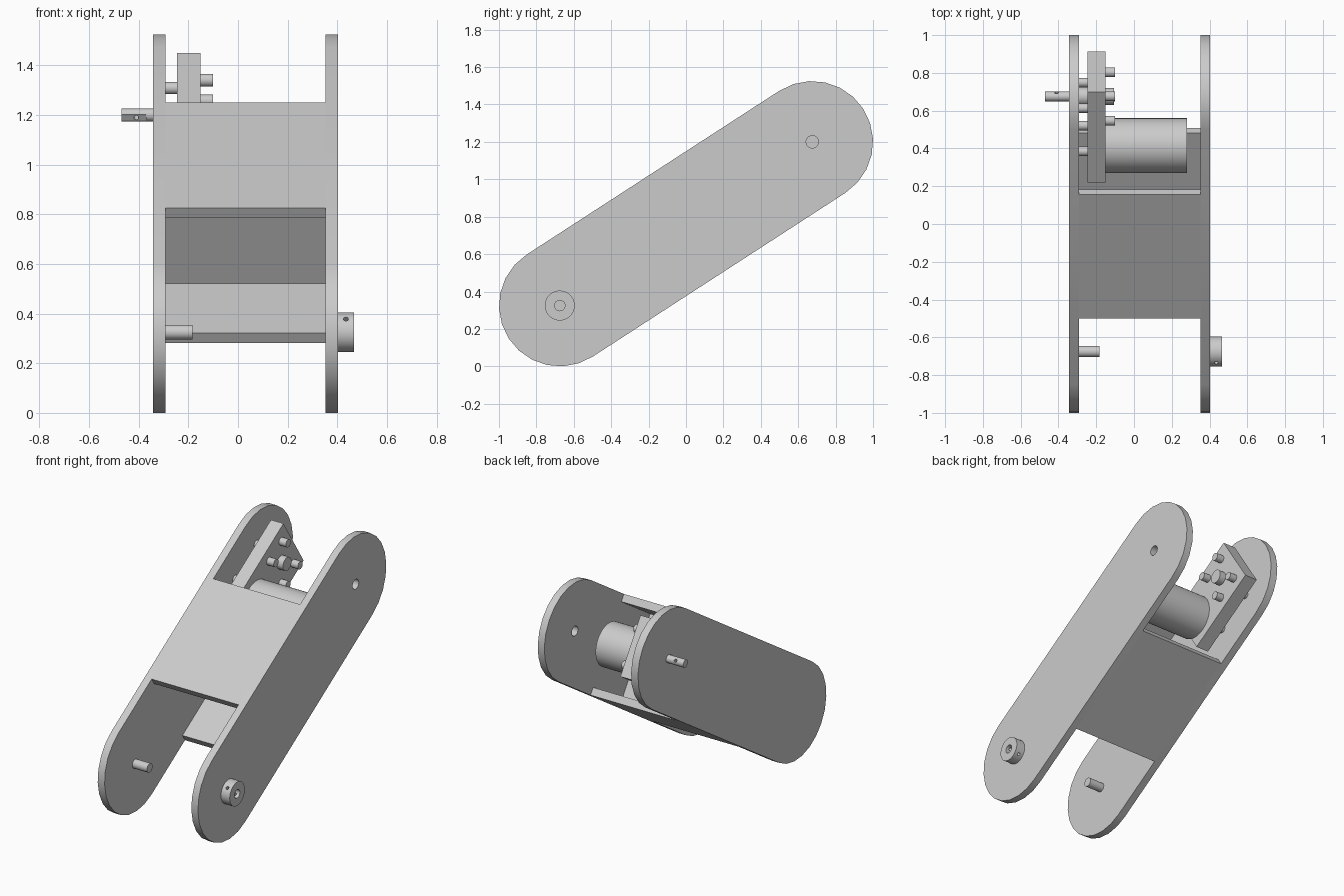
import bpy
import math
from mathutils import Matrix

if "Cube" in bpy.data.objects:
    bpy.data.objects.remove(bpy.data.objects["Cube"], do_unlink=True)

grey = bpy.data.materials.new("plain grey")
grey.use_nodes = True
colour = (0.6, 0.6, 0.6, 1)
grey.diffuse_color = colour
grey.node_tree.nodes["Principled BSDF"].inputs["Base Color"].default_value = colour

# Arm frame: u runs along the arm from the lower pivot, v across it
LENGTH, RADIUS = 1.609, 0.325
TILT = math.atan2(0.875, 1.35)
FRAME = Matrix.Translation((0, -0.675, 0.325)) @ Matrix.Rotation(TILT, 4, 'X')
RIGHT_IN, RIGHT_OUT = -0.292, -0.343
LEFT_IN, LEFT_OUT = 0.353, 0.402


def finish(name, verts, faces):
    mesh = bpy.data.meshes.new(name)
    mesh.from_pydata(verts, [], faces)
    mesh.materials.append(grey)
    ob = bpy.data.objects.new(name, mesh)
    bpy.context.collection.objects.link(ob)
    ob.matrix_world = FRAME
    return ob


def prism(name, outline, x0, x1):
    """Extrude a counter-clockwise (u, v) outline from x0 to x1."""
    n = len(outline)
    verts = [(x, u, v) for x in (x0, x1) for u, v in outline]
    faces = [tuple(reversed(range(n))), tuple(range(n, 2 * n))]
    faces += [(i, (i + 1) % n, (i + 1) % n + n, i + n) for i in range(n)]
    return finish(name, verts, faces)


def block(name, x0, x1, u0, u1, v0, v1):
    return prism(name, [(u0, v0), (u1, v0), (u1, v1), (u0, v1)], x0, x1)


def arc(u, v, r, start, end, steps):
    return [(u + r * math.cos(start + (end - start) * i / steps),
             v + r * math.sin(start + (end - start) * i / steps))
            for i in range(steps + 1)]


def rod(name, x0, x1, u, v, r, sides=32):
    return prism(name, arc(u, v, r, 0, 2 * math.pi, sides)[:-1], x0, x1)


def cross_cutter(x, u, v, r, half, angle):
    """Thin cylinder lying in the u-v plane, used as a drill."""
    ob = rod("drill", -half, half, 0, 0, r, 16)
    ob.data.transform(Matrix.Translation((x, u, v)) @ Matrix.Rotation(angle, 4, 'X')
                      @ Matrix.Rotation(math.pi / 2, 4, 'Z'))
    return ob


def cut(ob, cutter):
    cutter.hide_render = True
    mod = ob.modifiers.new("cut", 'BOOLEAN')
    mod.operation, mod.solver, mod.object = 'DIFFERENCE', 'EXACT', cutter
    bpy.context.view_layer.objects.active = ob
    bpy.ops.object.modifier_apply(modifier=mod.name)
    bpy.data.objects.remove(cutter, do_unlink=True)


# Side plates with rounded ends
quarter = math.pi / 2
stadium = (arc(LENGTH, 0, RADIUS, -quarter, quarter, 12)
           + arc(0, 0, RADIUS, quarter, 3 * quarter, 12))
right_plate = prism("right_side_plate", stadium, RIGHT_OUT, RIGHT_IN)
left_plate = prism("left_side_plate", stadium, LEFT_IN, LEFT_OUT)
cut(left_plate, rod("drill", 0.3, 0.5, LENGTH, 0, 0.033))
cut(left_plate, rod("drill", 0.3, 0.5, 0, 0, 0.028))

# Cover plates and the web between them
U0, U1, THICK = 0.42, 1.2, 0.05
block("upper_cover", RIGHT_IN, LEFT_IN, U0, U1, RADIUS - THICK, RADIUS)
block("lower_cover", RIGHT_IN, LEFT_IN, U0, U1, -RADIUS, THICK - RADIUS)
mid = (U0 + U1) / 2
block("cross_web", RIGHT_IN, LEFT_IN, mid - THICK / 2, mid + THICK / 2,
      THICK - RADIUS, RADIUS - THICK)

# Lower pivot: pin on the right, bored hub on the left
rod("pivot_pin", RIGHT_IN - 0.02, -0.183, 0, 0, 0.03)
hub = rod("pivot_hub", LEFT_OUT, 0.467, 0, 0, 0.08, 48)
cut(hub, rod("drill", 0.35, 0.5, 0, 0, 0.028))
cut(hub, cross_cutter(0.435, 0, 0, 0.01, 0.12, math.radians(138) - TILT))

# Gearbox and motor
BOX_OUT, BOX_IN, BOX_U = -0.245, -0.152, 1.48
block("gearbox", BOX_OUT, BOX_IN, BOX_U - 0.286, BOX_U + 0.286, -0.197, 0.197)
rod("motor", BOX_IN, 0.28, 1.299, 0, 0.145, 48)
rod("gearbox_boss", RIGHT_IN, BOX_OUT, LENGTH, 0, 0.05)
rod("bearing_cap", BOX_IN, -0.107, LENGTH, 0, 0.045)

# Spacers to the side plate, and bolt heads around the bearing cap
for i, (su, sv) in enumerate([(1, 1), (-1, 1), (-1, -1), (1, -1)], 1):
    rod(f"spacer_{i}", RIGHT_IN, BOX_OUT, BOX_U + su * 0.136, sv * 0.125, 0.025, 24)
    rod(f"bolt_{i}", BOX_IN, -0.1, LENGTH + su * 0.077, sv * 0.117, 0.026, 24)

# Output shaft with a flat and a cross hole
shaft = rod("output_shaft", -0.47, RIGHT_IN, LENGTH, 0, 0.026)
cut(shaft, block("flat_cutter", -0.6, -0.37, LENGTH - 0.1, LENGTH - 0.02, -0.1, 0.1))
cut(shaft, cross_cutter(-0.41, LENGTH, 0, 0.01, 0.08, 0))

# Smooth the round walls, keep the edges sharp
bpy.ops.object.select_all(action='DESELECT')
for ob in bpy.context.collection.objects:
    if ob.type == 'MESH':
        ob.select_set(True)
        bpy.context.view_layer.objects.active = ob
bpy.ops.object.shade_smooth_by_angle(angle=math.radians(30))
